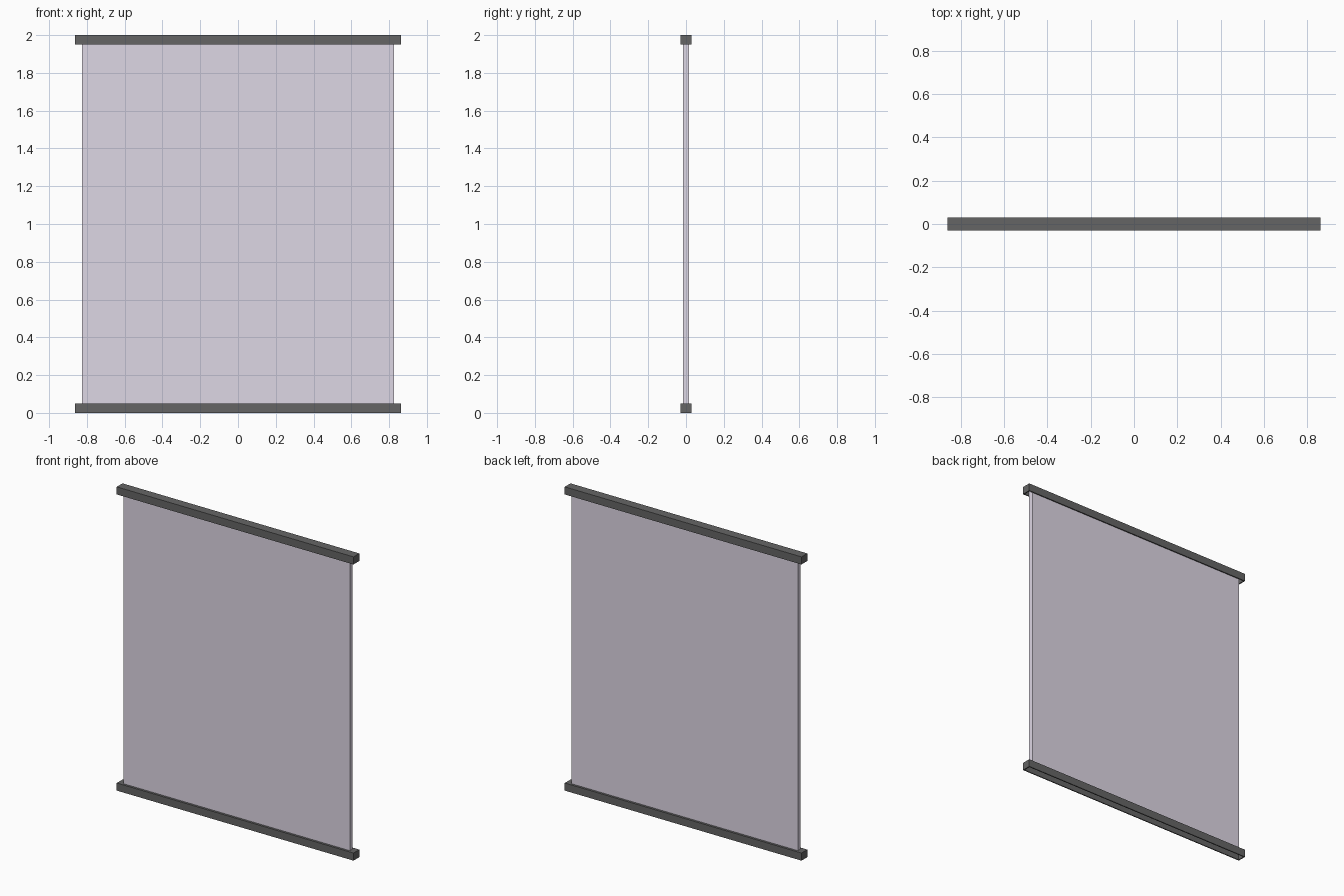
import bpy, bmesh

if "Cube" in bpy.data.objects:
    bpy.data.objects.remove(bpy.data.objects["Cube"])

def material(name, rgba):
    m = bpy.data.materials.new(name)
    m.diffuse_color = rgba
    m.use_nodes = True
    m.node_tree.nodes["Principled BSDF"].inputs["Base Color"].default_value = m.diffuse_color
    return m

def box(name, size, z, mat, wall=0, depth=0):
    """Box standing at height z; optional recess in its underside."""
    bm = bmesh.new()
    bmesh.ops.create_cube(bm, size=1)
    bmesh.ops.scale(bm, vec=size, verts=bm.verts)
    bmesh.ops.translate(bm, vec=(0, 0, z + size[2] / 2), verts=bm.verts)
    if wall:
        bm.normal_update()
        under = [f for f in bm.faces if f.normal.z < -0.9]
        bmesh.ops.inset_region(bm, faces=under, thickness=wall)
        floor = bmesh.ops.extrude_face_region(bm, geom=under)['geom']
        bmesh.ops.translate(bm, vec=(0, 0, depth),
                            verts=[v for v in floor if isinstance(v, bmesh.types.BMVert)])
        bmesh.ops.delete(bm, geom=[f for f in under if f.is_valid], context='FACES')
        bmesh.ops.recalc_face_normals(bm, faces=bm.faces)
    me = bpy.data.meshes.new(name)
    bm.to_mesh(me)
    bm.free()
    me.materials.append(mat)
    ob = bpy.data.objects.new(name, me)
    bpy.context.collection.objects.link(ob)
    return ob

metal = material("dark_metal", (0.13, 0.13, 0.13, 1))
glass = material("tinted_glass", (0.73, 0.68, 0.78, 0.33))

# Rails: closed ends, hollow underneath
for name, z in (("bottom_rail", 0), ("top_rail", 1.95)):
    box(name, (1.725, 0.06, 0.05), z, metal, wall=0.01, depth=0.035)

# Glass pane between the rails, reaching into the top one
box("glass_pane", (1.65, 0.03, 1.935), 0.05, glass)
